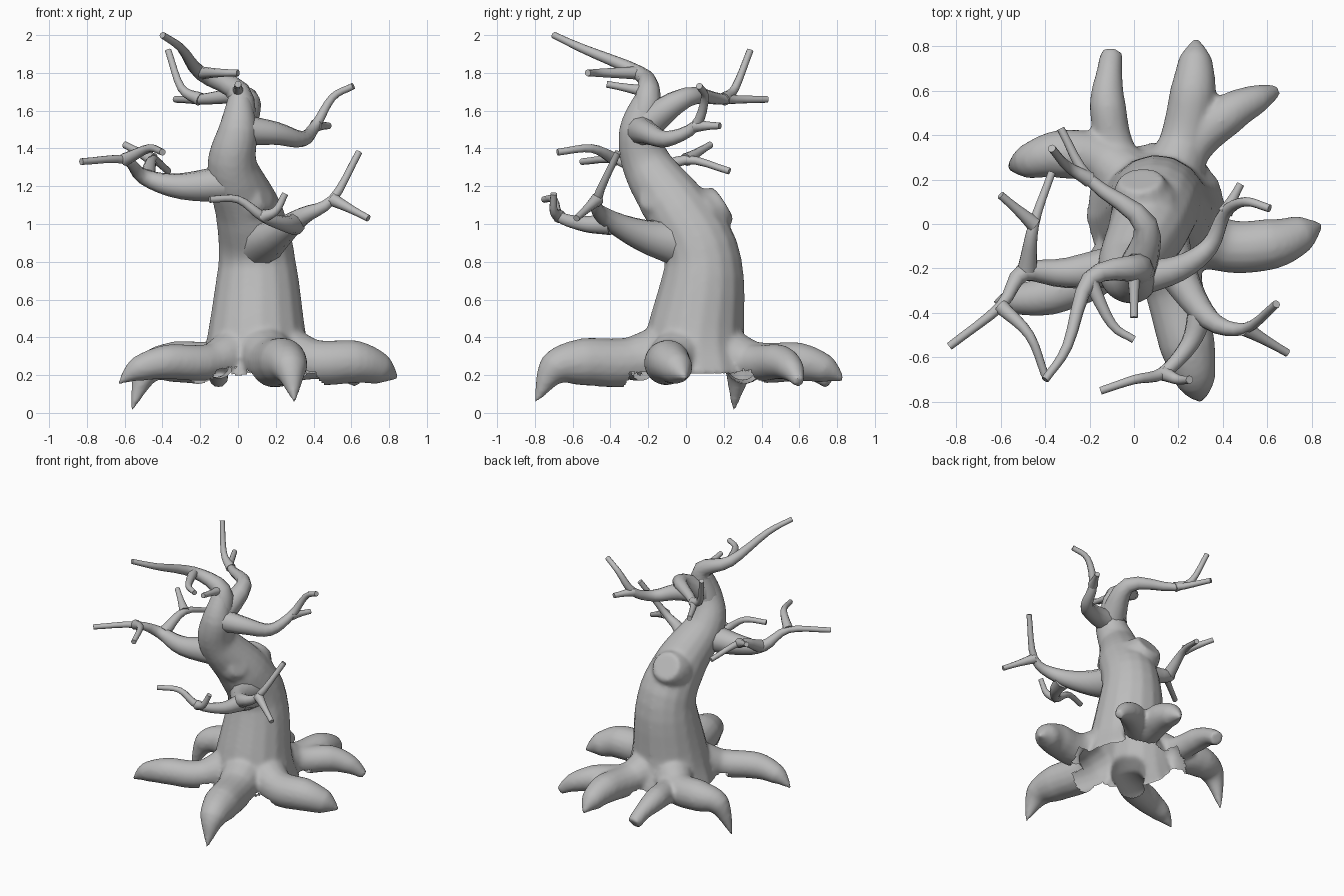
import bpy
import bmesh
from math import cos, sin, pi, tau
from mathutils import Vector

cube = bpy.data.objects.get("Cube")
if cube:
    bpy.data.objects.remove(cube)

bark = bpy.data.materials.new("grey_bark")
bark.use_nodes = True
bark.diffuse_color = (0.5, 0.5, 0.5, 1)
bark.node_tree.nodes["Principled BSDF"].inputs["Base Color"].default_value = bark.diffuse_color


def spline(points, steps):
    """Points along a smooth curve through the given points."""
    p = [Vector(q) for q in points]
    p = [p[0] * 2 - p[1]] + p + [p[-1] * 2 - p[-2]]
    result = []
    for before, start, end, after in zip(p, p[1:], p[2:], p[3:]):
        pull_start = (end - before) / 2
        pull_end = (after - start) / 2
        for i in range(steps):
            t = i / steps
            blend = t * t * (3 - 2 * t)
            result.append(start.lerp(end, blend)
                          + pull_start * t * (1 - t) ** 2
                          - pull_end * t * t * (1 - t))
    return result + [p[-2]]


def add_tube(bm, points, radii, sides, steps):
    """Closed tapering tube; radii are spread evenly along the path."""
    path = spline(points, steps)
    last = len(path) - 1
    normal = Vector((0.3, 0.9, 0.2))
    rings = []
    for i, centre in enumerate(path):
        tangent = (path[min(i + 1, last)] - path[max(i - 1, 0)]).normalized()
        normal = (normal - tangent * normal.dot(tangent)).normalized()
        side = tangent.cross(normal)
        position = i / last * (len(radii) - 1)
        k = min(int(position), len(radii) - 2)
        radius = radii[k] + (radii[k + 1] - radii[k]) * (position - k)
        rings.append([bm.verts.new(centre + (normal * cos(tau * j / sides)
                                             + side * sin(tau * j / sides)) * radius)
                      for j in range(sides)])
    for low, high in zip(rings, rings[1:]):
        for j in range(sides):
            n = (j + 1) % sides
            bm.faces.new((low[j], low[n], high[n], high[j]))
    bm.faces.new(rings[0][::-1])
    bm.faces.new(rings[-1])


def build(name, tubes, sides, steps):
    """One smooth-shaded object made of several tubes."""
    bm = bmesh.new()
    for points, radii in tubes:
        add_tube(bm, points, radii, sides, steps)
    mesh = bpy.data.meshes.new(name)
    bm.to_mesh(mesh)
    bm.free()
    mesh.materials.append(bark)
    obj = bpy.data.objects.new(name, mesh)
    bpy.context.collection.objects.link(obj)
    bpy.ops.object.select_all(action='DESELECT')
    bpy.context.view_layer.objects.active = obj
    obj.select_set(True)
    bpy.ops.object.shade_smooth_by_angle(angle=0.9)
    return obj


def taper(thick, thin, count=9):
    """Radii that flare at the base and thin out evenly towards the tip."""
    return [thin + (thick - thin) * (1 - i / (count - 1)) ** 2 for i in range(count)]


def limb(name, thick, path, twigs):
    """A main branch with twigs that start at numbered points of its path."""
    tubes = [(path, taper(thick, 0.018))]
    for start, points in twigs:
        tubes.append(([path[start]] + points, taper(0.036, 0.018)))
    build(name, tubes, sides=10, steps=4)


def root(tip, bend, width, end):
    """A root that leaves the foot of the trunk, bows sideways and droops to its tip."""
    foot = Vector((0.1, 0.05, 0.4))
    tip = Vector(tip)
    sideways = Vector((0, 0, 1)).cross(tip - foot).normalized() * bend
    points = []
    for t, height in zip((0, 0.4, 0.7, 0.88), (0.37, 0.27, 0.27, 0.23)):
        point = foot.lerp(tip, t) + sideways * sin(pi * t)
        point.z = height
        points.append(point)
    return points + [tip], [0.18, width * 1.15, width * 1.1, width * 0.8, end]


# Leaning trunk
trunk = ([(.1, .05, .2), (.1, .05, .4), (.1, .09, .8), (.06, -.03, 1.05),
          (-.03, -.2, 1.3), (0, -.25, 1.5), (.01, -.2, 1.7)],
         [.32, .265, .205, .18, .135, .105, .055])

# Cut-off limb stumps
back_stump = ([(.08, 0, 1), (.04, .12, 1.06), (.03, .2, 1.11)], [.16, .145, .1])
side_stump = ([(.05, -.12, 1.1), (.11, -.17, 1.13), (.15, -.2, 1.14)], [.12, .1, .06])

# Spreading roots
roots = [
    root((.85, 0, .18), bend=-.13, width=.105, end=.005),
    root((.3, -.8, .05), bend=0, width=.115, end=.005),
    root((-.64, -.35, .15), bend=.12, width=.085, end=.005),
    root((-.57, .25, 0), bend=-.16, width=.1, end=.005),
    root((-.1, .77, .17), bend=.1, width=.075, end=.05),
    root((.28, .84, .17), bend=-.05, width=.095, end=.005),
    root((.64, .6, .16), bend=.1, width=.085, end=.03),
]

# Fuse trunk, stumps and roots into one smooth skin
body = build("trunk_and_roots", [trunk, back_stump, side_stump] + roots, sides=16, steps=5)
remesh = body.modifiers.new("fuse", 'REMESH')
remesh.mode = 'VOXEL'
remesh.voxel_size = 0.014
remesh.use_smooth_shade = True
soften = body.modifiers.new("soften", 'SMOOTH')
soften.factor = 0.5
soften.iterations = 8

# Open the underside so the skin is a hollow shell
skin = bpy.data.meshes.new_from_object(body.evaluated_get(bpy.context.evaluated_depsgraph_get()))
body.modifiers.clear()
body.data = skin
bm = bmesh.new()
bm.from_mesh(skin)
bm.normal_update()
floor = [f for f in bm.faces
         if f.normal.z < -0.4 and f.calc_center_median().z < 0.3
         and (f.calc_center_median().xy - Vector((0.1, 0.05))).length < 0.4]
bmesh.ops.delete(bm, geom=floor, context='FACES')
bm.to_mesh(skin)
bm.free()

# Crown limbs
limb("crown_limb_front", .1,
     [(0, -.23, 1.5), (0, -.2, 1.7), (-.2, -.25, 1.8), (-.3, -.55, 1.93), (-.4, -.7, 2)],
     [(2, [(-.1, -.45, 1.8), (0, -.52, 1.8)]),
      (1, [(0, -.42, 1.74)])])
limb("crown_limb_back", .1,
     [(0, -.25, 1.5), (.05, 0, 1.67), (-.2, .2, 1.66), (-.33, .43, 1.66)],
     [(2, [(-.3, .26, 1.72), (-.37, .34, 1.92)])])

# High limb on the left
limb("high_limb_left", .085,
     [(0, -.25, 1.5), (.2, -.2, 1.48), (.34, -.1, 1.45), (.41, .05, 1.52), (.5, .1, 1.67), (.61, .07, 1.73)],
     [(3, [(.48, .18, 1.52)])])

# Low limb on the front left and its forward fork
limb("low_limb_front", .14,
     [(.1, 0, .89), (.2, -.23, .94), (.34, -.43, 1.04), (.5, -.47, 1.13), (.64, -.36, 1.38)],
     [(3, [(.69, -.58, 1.03)])])
limb("low_limb_fork", .06,
     [(.3, -.4, 1), (.25, -.54, 1), (.13, -.67, 1.04), (0, -.7, 1.13), (-.15, -.75, 1.13)],
     [(2, [(.2, -.7, 1.07), (.25, -.7, 1.16)])])

# Long limb on the right and its backward fork
limb("long_limb_right", .11,
     [(0, -.18, 1.22), (-.3, -.22, 1.2), (-.5, -.22, 1.25), (-.6, -.37, 1.34), (-.83, -.55, 1.33)],
     [(3, [(-.47, -.5, 1.4), (-.4, -.68, 1.38)])])
limb("long_limb_fork", .045,
     [(-.48, -.2, 1.25), (-.45, 0, 1.34), (-.37, .23, 1.28)],
     [(1, [(-.6, .13, 1.42)])])
